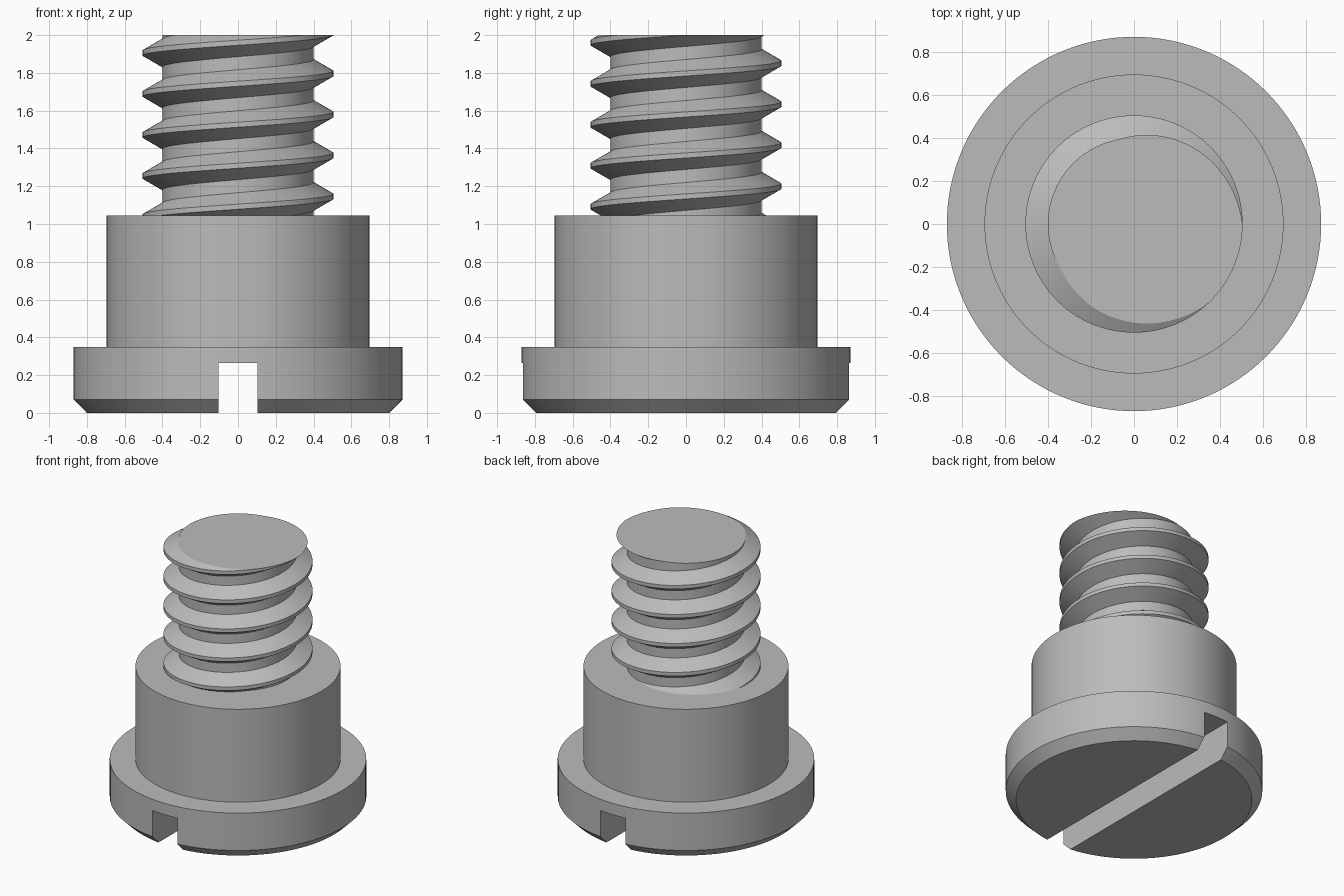
import bpy, bmesh, math

cube = bpy.data.objects.get("Cube")
if cube:
    bpy.data.objects.remove(cube, do_unlink=True)

SEG = 128
steel = bpy.data.materials.new("grey_steel")
steel.use_nodes = True
GREY = (0.5, 0.5, 0.5, 1)
steel.diffuse_color = GREY
steel.node_tree.nodes["Principled BSDF"].inputs["Base Color"].default_value = GREY


def make_object(name, bm):
    bmesh.ops.recalc_face_normals(bm, faces=bm.faces[:])
    mesh = bpy.data.meshes.new(name)
    bm.to_mesh(mesh)
    bm.free()
    obj = bpy.data.objects.new(name, mesh)
    bpy.context.collection.objects.link(obj)
    mesh.materials.append(steel)
    return obj


def activate(obj):
    bpy.ops.object.select_all(action='DESELECT')
    obj.select_set(True)
    bpy.context.view_layer.objects.active = obj


def smooth(obj):
    activate(obj)
    bpy.ops.object.shade_smooth_by_angle(angle=math.radians(25))


def lathe(name, profile):
    """Closed solid from (radius, height) rings, bottom to top."""
    bm = bmesh.new()
    rings = []
    for r, z in profile:
        rings.append([bm.verts.new((r * math.cos(a), r * math.sin(a), z))
                      for a in (math.tau * i / SEG for i in range(SEG))])
    for low, high in zip(rings, rings[1:]):
        for i in range(SEG):
            j = (i + 1) % SEG
            bm.faces.new((low[i], low[j], high[j], high[i]))
    bm.faces.new(rings[0])
    bm.faces.new(rings[-1])
    return make_object(name, bm)


# Chamfered head with a screwdriver slot cut through its underside
head = lathe("head", [(0.80, 0), (0.87, 0.07), (0.87, 0.35)])
bm = bmesh.new()
bmesh.ops.create_cube(bm, size=1)
bmesh.ops.scale(bm, vec=(0.205, 2.4, 0.53), verts=bm.verts)
cutter = make_object("slot_cutter", bm)
cutter.hide_render = True
slot = head.modifiers.new("slot", 'BOOLEAN')
slot.operation = 'DIFFERENCE'
slot.solver = 'EXACT'
slot.object = cutter
activate(head)
bpy.ops.object.modifier_apply(modifier=slot.name)
bpy.data.objects.remove(cutter, do_unlink=True)
smooth(head)

# Plain cylindrical shoulder, seated in the head
shoulder = lathe("shoulder", [(0.695, 0.31), (0.695, 1.045)])
smooth(shoulder)

# Right-hand thread: a trapezoid section swept along a helix, with the root
# strip joining each turn to the next
PITCH, TURNS = 0.217, 8
ROOT, CREST = 0.4, 0.505
SECTION = [(ROOT, -0.074), (CREST, -0.0135), (CREST, 0.0135), (ROOT, 0.074)]
START = 2.014 - 6 * PITCH
bm = bmesh.new()
sweep = []
for i in range(TURNS * SEG + 1):
    a = math.tau * i / SEG
    z = START + PITCH * i / SEG
    sweep.append([bm.verts.new((r * math.cos(a), r * math.sin(a), z + dz))
                  for r, dz in SECTION])
for i in range(TURNS * SEG):
    s, t = sweep[i], sweep[i + 1]
    for k in range(3):
        bm.faces.new((s[k], t[k], t[k + 1], s[k + 1]))
    if i + SEG + 1 < len(sweep):
        u, v = sweep[i + SEG], sweep[i + SEG + 1]
        bm.faces.new((s[3], t[3], v[0], u[0]))

# Trim the thread flat at the tip and inside the shoulder, then cap both ends
for height, direction in ((2.0, 1), (1.0, -1)):
    bmesh.ops.bisect_plane(bm, geom=bm.verts[:] + bm.edges[:] + bm.faces[:],
                           plane_co=(0, 0, height), plane_no=(0, 0, direction),
                           clear_outer=True)
    rim = [e for e in bm.edges if e.is_boundary
           and all(abs(v.co.z - height) < 1e-4 for v in e.verts)]
    bmesh.ops.edgeloop_fill(bm, edges=rim)
thread = make_object("thread", bm)
smooth(thread)
